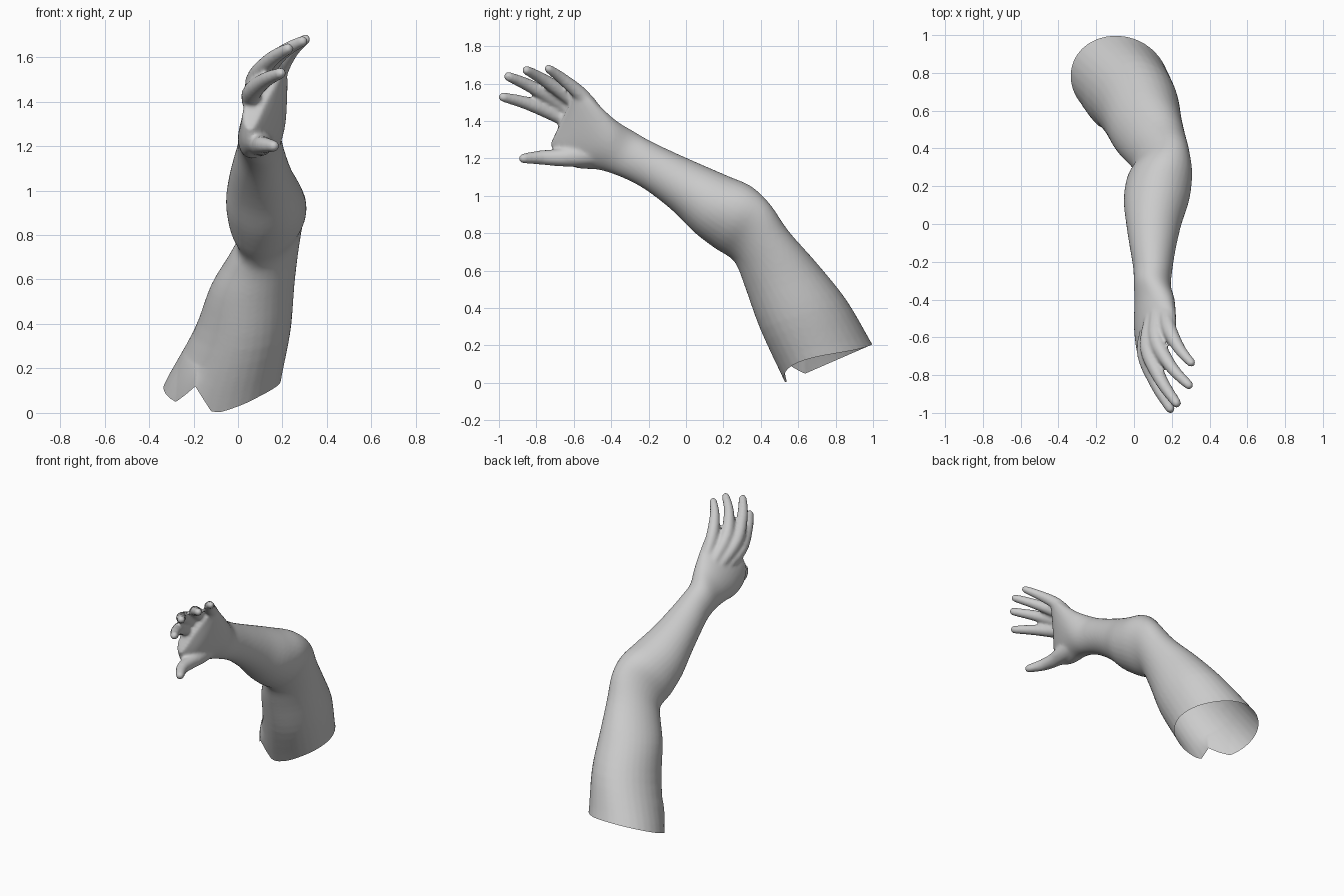
import bpy, bmesh, math
from mathutils import Vector as V

if "Cube" in bpy.data.objects:
    bpy.data.objects.remove(bpy.data.objects["Cube"])

skin = bpy.data.materials.new("light grey skin")
skin.diffuse_color = (0.6, 0.6, 0.6, 1)
skin.use_nodes = True
skin.node_tree.nodes["Principled BSDF"].inputs["Base Color"].default_value = skin.diffuse_color
SEG = 32
bm = bmesh.new()


def spline(rows, steps=4):
    """Catmull-Rom through rows of equal-length numbers."""
    out = []
    for i in range(len(rows) - 1):
        p = [rows[max(i - 1, 0)], rows[i], rows[i + 1], rows[min(i + 2, len(rows) - 1)]]
        for s in range(steps):
            t = s / steps
            out.append([0.5 * (2 * b + (c - a) * t + (2 * a - 5 * b + 4 * c - d) * t * t
                               + (3 * b - a - 3 * c + d) * t ** 3) for a, b, c, d in zip(*p)])
    return out + [list(rows[-1])]


def loft(rings):
    """Closed skin over rings given as (centre, axis, axis, sideways bow)."""
    loops = []
    for c, u, w, bow in rings:
        angles = [k * math.tau / SEG for k in range(SEG)]
        loops.append([bm.verts.new(c + u * math.cos(a) + w * math.sin(a)
                                   - V((bow * math.cos(a) ** 2, 0, 0))) for a in angles])
    faces = [bm.faces.new((a[k], a[(k + 1) % SEG], b[(k + 1) % SEG], b[k]))
             for a, b in zip(loops, loops[1:]) for k in range(SEG)]
    faces += [bm.faces.new(loops[0][::-1]), bm.faces.new(loops[-1])]
    bmesh.ops.recalc_face_normals(bm, faces=faces)


def finger(points):
    """Round-tipped tube through (x, y, z, radius)."""
    rows = spline(points)
    pts = [V(r[:3]) for r in rows]
    rad = [r[3] for r in rows]
    tip_dir = (pts[-1] - pts[-2]).normalized()
    end, r0 = pts[-1], rad[-1]
    for a in (30, 55, 75, 88):
        pts.append(end + tip_dir * r0 * math.sin(math.radians(a)))
        rad.append(r0 * math.cos(math.radians(a)))
    rings = []
    for i, p in enumerate(pts):
        d = (pts[min(i + 1, len(pts) - 1)] - pts[max(i - 1, 0)]).normalized()
        u = d.cross(V((0, 0, 1))).normalized()
        rings.append((p, u * rad[i], d.cross(u) * rad[i], 0))
    loft(rings)


# Arm and palm: upper edge (x, y, z), lower edge (x, y, z), half width, bow
profile = [
    (-.13, 1.08, .08, -.06, .58, -.12, .27, 0),
    (-.10, 1.0, .20, -.05, .53, .00, .262, 0),
    (.015, .86, .44, .02, .40, .28, .218, 0),
    (.085, .70, .64, .045, .32, .50, .188, 0),
    (.16, .55, .81, .07, .275, .62, .152, 0),
    (.20, .45, .955, .09, .235, .67, .137, 0),
    (.17, .35, 1.05, .10, .155, .72, .170, 0),
    (.13, .22, 1.108, .11, .05, .80, .174, 0),
    (.105, .07, 1.173, .105, -.06, .91, .147, 0),
    (.10, -.08, 1.24, .10, -.17, 1.0, .122, 0),
    (.10, -.20, 1.298, .10, -.27, 1.065, .104, 0),
    (.10, -.28, 1.345, .095, -.37, 1.11, .098, 0),
    (.15, -.37, 1.40, .075, -.47, 1.14, .10, .005),
    (.185, -.45, 1.47, .06, -.58, 1.148, .09, .018),
    (.205, -.53, 1.54, .055, -.68, 1.19, .07, .03),
    (.20, -.59, 1.56, .055, -.725, 1.275, .048, .038),
]
rings = []
for r in spline(profile):
    top, low = V(r[:3]), V(r[3:6])
    rings.append(((top + low) / 2, V((r[6], 0, 0)), (top - low) / 2, r[7]))
loft(rings)

# Fingers, from inside the palm to the tip
finger([(.08, -.52, 1.34, .035), (.058, -.68, 1.43, .044), (.12, -.85, 1.495, .035), (.192, -.977, 1.528, .026)])
finger([(.09, -.50, 1.38, .035), (.075, -.66, 1.49, .044), (.145, -.83, 1.585, .035), (.225, -.948, 1.638, .026)])
finger([(.12, -.47, 1.4, .035), (.122, -.62, 1.525, .041), (.20, -.76, 1.62, .033), (.29, -.853, 1.672, .025)])
finger([(.16, -.42, 1.38, .03), (.185, -.55, 1.53, .039), (.24, -.66, 1.625, .032), (.303, -.735, 1.68, .024)])
# Thumb with its fleshy base
finger([(.10, -.44, 1.225, .06), (.10, -.57, 1.215, .06), (.10, -.68, 1.205, .047),
        (.115, -.78, 1.205, .038), (.16, -.868, 1.20, .027)])

mesh = bpy.data.meshes.new("arm")
bm.to_mesh(mesh)
bm.free()
arm = bpy.data.objects.new("arm", mesh)
bpy.context.collection.objects.link(arm)
bpy.context.view_layer.objects.active = arm
arm.select_set(True)

# Fuse the parts into one skin and soften the joins
fuse = arm.modifiers.new("fuse", "REMESH")
fuse.mode = "VOXEL"
fuse.voxel_size = 0.01
soft = arm.modifiers.new("soften", "SMOOTH")
soft.factor, soft.iterations = 0.5, 8
for m in ("fuse", "soften"):
    bpy.ops.object.modifier_apply(modifier=m)

# Open the shoulder end with a slanted cut
bm = bmesh.new()
bm.from_mesh(arm.data)
rim, normal = V((0, .53, .003)), V((0, -.2, .46)).normalized()
bmesh.ops.bisect_plane(bm, geom=bm.verts[:] + bm.edges[:] + bm.faces[:],
                       plane_co=rim, plane_no=normal, clear_inner=True)
# Pull a notch into the inner front of the rim and raise its outer front
along = V((.05, -.28, .6)).normalized()
for v in bm.verts:
    h = (v.co - rim).dot(normal)
    if h < .35:
        x, y = v.co.x - along.x * h, v.co.y - along.y * h
        notch = .11 * max(0, 1 - abs(x + .2) / .08) * max(0, 1 - h / .2) * min(1, max(0, (.8 - y) / .08))
        rise = .35 * max(0, x + .08) * min(1, max(0, (.97 - y) / .4)) * (1 - h / .35)
        v.co += along * (notch + rise)
bm.to_mesh(arm.data)
bm.free()

arm.data.materials.clear()
arm.data.materials.append(skin)
bpy.ops.object.shade_smooth()
